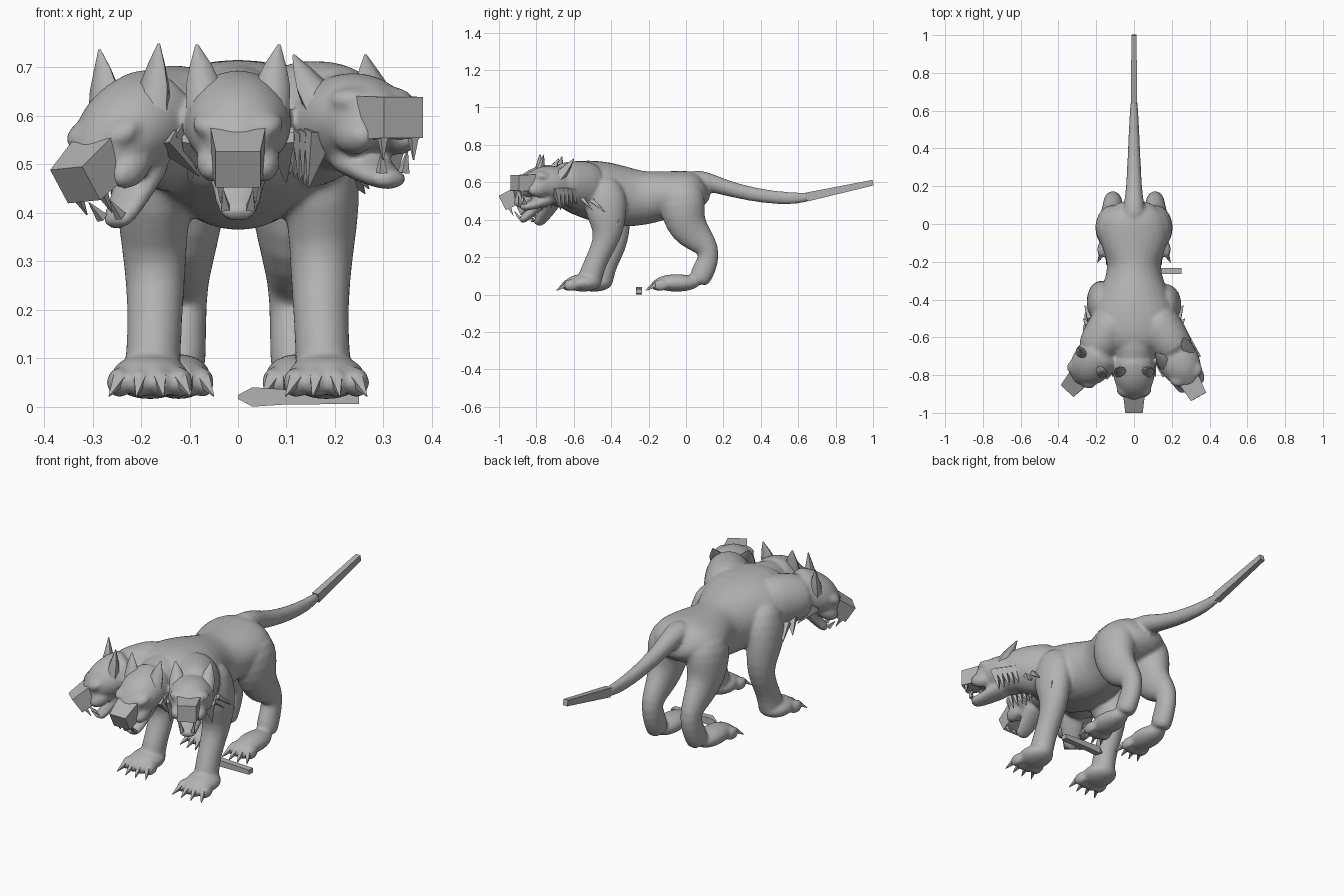
import bpy, bmesh, math
from mathutils import Vector, Matrix

if "Cube" in bpy.data.objects:
    bpy.data.objects.remove(bpy.data.objects["Cube"])

GREY = (0.45, 0.45, 0.45, 1)
fur = bpy.data.materials.new("grey_fur")
fur.use_nodes = True
fur.diffuse_color = GREY
fur.node_tree.nodes["Principled BSDF"].inputs["Base Color"].default_value = GREY


def loft(bm, rings, sides=16, matrix=Matrix()):
    """Skin rings of (centre, half width, half depth) set across their path."""
    pts = [Vector(r[0]) for r in rings]
    turn = math.pi / 4 if sides == 4 else 0
    grow = math.sqrt(2) if sides == 4 else 1
    loops = []
    for i, (_, ra, rb) in enumerate(rings):
        t = (pts[min(i + 1, len(pts) - 1)] - pts[max(i - 1, 0)]).normalized()
        ref = Vector((0, 1, 0)) if abs(t.x) > 0.9 else Vector((1, 0, 0))
        side = (ref - t * ref.dot(t)).normalized()
        up = t.cross(side)
        loop = []
        for k in range(sides):
            a = turn + math.tau * k / sides
            loop.append(bm.verts.new(matrix @ (pts[i] + side * math.cos(a) * ra * grow
                                               + up * math.sin(a) * rb * grow)))
        loops.append(loop)
    for lo, hi in zip(loops, loops[1:]):
        for k in range(sides):
            n = (k + 1) % sides
            bm.faces.new((lo[k], lo[n], hi[n], hi[k]))
    bm.faces.new(loops[0])
    bm.faces.new(loops[-1])


def spike(bm, base, tip, r, flat=1.0):
    loft(bm, [(base, r, r * flat), (tip, 0.001, 0.001)], 4)


def ball(bm, centre, size, matrix=Matrix()):
    m = matrix @ Matrix.Translation(centre) @ Matrix.Diagonal((*size, 1))
    bmesh.ops.create_uvsphere(bm, u_segments=16, v_segments=10, radius=1, matrix=m)


def finish(bm, name, matrix=Matrix(), smooth=False):
    bmesh.ops.recalc_face_normals(bm, faces=bm.faces)
    bm.transform(matrix)
    mesh = bpy.data.meshes.new(name)
    bm.to_mesh(mesh)
    bm.free()
    mesh.materials.append(fur)
    ob = bpy.data.objects.new(name, mesh)
    bpy.context.collection.objects.link(ob)
    if smooth:
        bpy.ops.object.select_all(action="DESELECT")
        ob.select_set(True)
        bpy.context.view_layer.objects.active = ob
        bpy.ops.object.shade_smooth_by_angle(angle=math.radians(50))
    return ob


# One continuous skin: torso, tail, legs, necks and skulls are added to it
skin = bmesh.new()

# Torso: rump, waist, ribcage and chest
loft(skin, [((0, y, z), w, h) for y, z, w, h in (
    (.11, .585, .07, .06), (.08, .565, .14, .095), (.02, .555, .185, .112),
    (-.07, .54, .19, .124), (-.15, .525, .163, .137), (-.22, .515, .137, .147),
    (-.32, .518, .166, .165), (-.44, .545, .222, .172), (-.55, .568, .245, .157),
    (-.63, .578, .2, .138), (-.69, .58, .12, .1))])

# Tail with a blocky tip
loft(skin, [((0, y, z), w, h) for y, z, w, h in (
    (.0, .62, .07, .05), (.1, .61, .055, .055), (.2, .573, .042, .042),
    (.35, .535, .035, .039), (.5, .515, .028, .036), (.6, .515, .023, .032),
    (.68, .523, .016, .022))])
bm = bmesh.new()
loft(bm, [((0, .645, .521), .017, .024), ((0, 1, .598), .013, .015)], 4)
finish(bm, "tail_tip")


def paw(name, s, x, y, w, length):
    """Foot pad and four toes in the skin, with separate claws."""
    ball(skin, (s * x, y, .062), (w, length, .047))
    bm = bmesh.new()
    for k in (-1.5, -.5, .5, 1.5):
        reach = length * (.92 - .1 * abs(k))
        toe = Vector((s * x + k * w * .5, y - reach * .85, .05))
        ball(skin, toe, (w * .32, .045, .032))
        root = toe + Vector((0, -.025, .005))
        spike(bm, root, root + Vector((k * .014, -.045, -.033)), .012)
    finish(bm, name + "_claws")


# Legs, paws and fur tufts; the right foreleg stands a little further back
for side, s, step in (("left", 1, 0), ("right", -1, .06)):
    loft(skin, [((s * x, y + step * min(1, max(0, (.5 - z) * 4)), z), w, d)
                for x, y, z, w, d in (
        (.15, -.44, .63, .06, .07), (.165, -.43, .52, .085, .12),
        (.175, -.425, .42, .08, .11), (.173, -.415, .33, .068, .08),
        (.17, -.445, .25, .062, .064), (.172, -.485, .17, .057, .06),
        (.175, -.51, .1, .058, .066), (.178, -.52, .05, .06, .07))])
    loft(skin, [((s * x, y, z), w, d) for x, y, z, w, d in (
        (.085, -.03, .6, .08, .1), (.11, -.025, .52, .1, .13),
        (.114, -.015, .43, .094, .12), (.113, .012, .35, .075, .105),
        (.112, .075, .29, .059, .08), (.112, .122, .24, .05, .06),
        (.112, .118, .18, .048, .06), (.115, .085, .11, .05, .063),
        (.118, .06, .055, .052, .055))])
    paw(side + "_front_paw", s, .182, -.55 + step, .084, .1)
    paw(side + "_hind_paw", s, .122, -.05, .068, .13)
    bm = bmesh.new()
    spike(bm, (s * .205, -.4, .3), (s * .235, -.36, .4), .02, .4)
    spike(bm, (s * .22, -.5, .5), (s * .262, -.43, .44), .03, .4)
    spike(bm, (s * .22, -.56, .52), (s * .27, -.5, .45), .03, .4)
    finish(bm, side + "_leg_tufts")


def head(name, place, yaw, pitch, roll):
    """One head, modelled facing -y about its skull centre, then posed."""
    m = (Matrix.Translation(place) @ Matrix.Rotation(math.radians(yaw), 4, "Z")
         @ Matrix.Rotation(math.radians(pitch), 4, "X")
         @ Matrix.Rotation(math.radians(roll), 4, "Y"))
    # Skull with brows and lips, blended into the skin
    loft(skin, [((0, y, z), w, h) for y, z, w, h in (
        (.13, -.01, .095, .09), (.09, -.005, .108, .098), (.04, .002, .114, .103),
        (-.01, .008, .111, .097), (-.05, .008, .098, .083), (-.09, 0, .07, .062),
        (-.13, -.005, .052, .045))], matrix=m)
    for s in (-1, 1):
        ball(skin, (s * .044, -.058, .042), (.052, .047, .028), m)
        ball(skin, (s * .052, -.08, -.033), (.036, .062, .038), m)
    # Lower jaw
    loft(skin, [((0, y, z), w, h) for y, z, w, h in (
        (.04, -.06, .08, .05), (-.04, -.095, .06, .032),
        (-.11, -.122, .046, .024), (-.155, -.125, .038, .022))], 12, m)

    bm = bmesh.new()
    loft(bm, [((0, -.08, .005), .058, .046), ((0, -.195, .002), .046, .042)], 4)
    finish(bm, name + "_snout", m)

    bm = bmesh.new()
    for s in (-1, 1):
        spike(bm, (s * .036, -.17, -.035), (s * .036, -.17, -.085), .009)
        spike(bm, (s * .026, -.145, -.11), (s * .03, -.155, -.065), .009)
    finish(bm, name + "_fangs", m)

    bm = bmesh.new()
    for s in (-1, 1):
        loft(bm, [((s * .066, .03, .03), .04, .036), ((s * .072, .065, .075), .036, .024),
                  ((s * .078, .09, .108), .022, .013), ((s * .085, .115, .142), .003, .002)], 8)
    finish(bm, name + "_ears", m, smooth=True)

    # Ragged cheek mane
    bm = bmesh.new()
    for s in (-1, 1):
        for k in range(5):
            y, drop = .005 + k * .025, .135 - k * .008
            spike(bm, (s * .088, y, -.02), (s * (.1 - k * .003), y + .03, -drop),
                  .028, .6)
    finish(bm, name + "_mane", m)


# Three necks, fanning out from the chest, each with a head
POSES = (("middle", (0, -.805, .57), 0, 25, 0),
         ("right", (-.228, -.745, .562), -41, 33, -5),
         ("left", (.247, -.745, .588), 29, -2, 0))
for side, place, yaw, pitch, roll in POSES:
    end = Vector(place) + Vector((0, .04, .018))
    root = Vector((place[0] * .35, -.48, .57))
    loft(skin, [(root.lerp(end, f), w, h) for f, w, h in (
        (0, .12, .135), (.35, .124, .138), (.7, .113, .122), (1, .095, .095))])
    head(side + "_head", place, yaw, pitch, roll)

# Round off the skin, then fuse its volumes into a single surface
body = finish(skin, "body")
body.modifiers.new("Round", "SUBSURF").levels = 1
fuse = body.modifiers.new("Fuse", "REMESH")
fuse.mode = "VOXEL"
fuse.voxel_size = 0.009
fuse.use_smooth_shade = True
soften = body.modifiers.new("Soften", "SMOOTH")
soften.factor = 0.5
soften.iterations = 5

# Loose bar lying beneath the belly
bm = bmesh.new()
loft(bm, [((0, -.25, .02), .004, .004), ((.03, -.25, .02), .016, .02),
          ((.09, -.25, .02), .016, .016), ((.25, -.25, .018), .016, .012)], 4)
finish(bm, "ground_bar")
